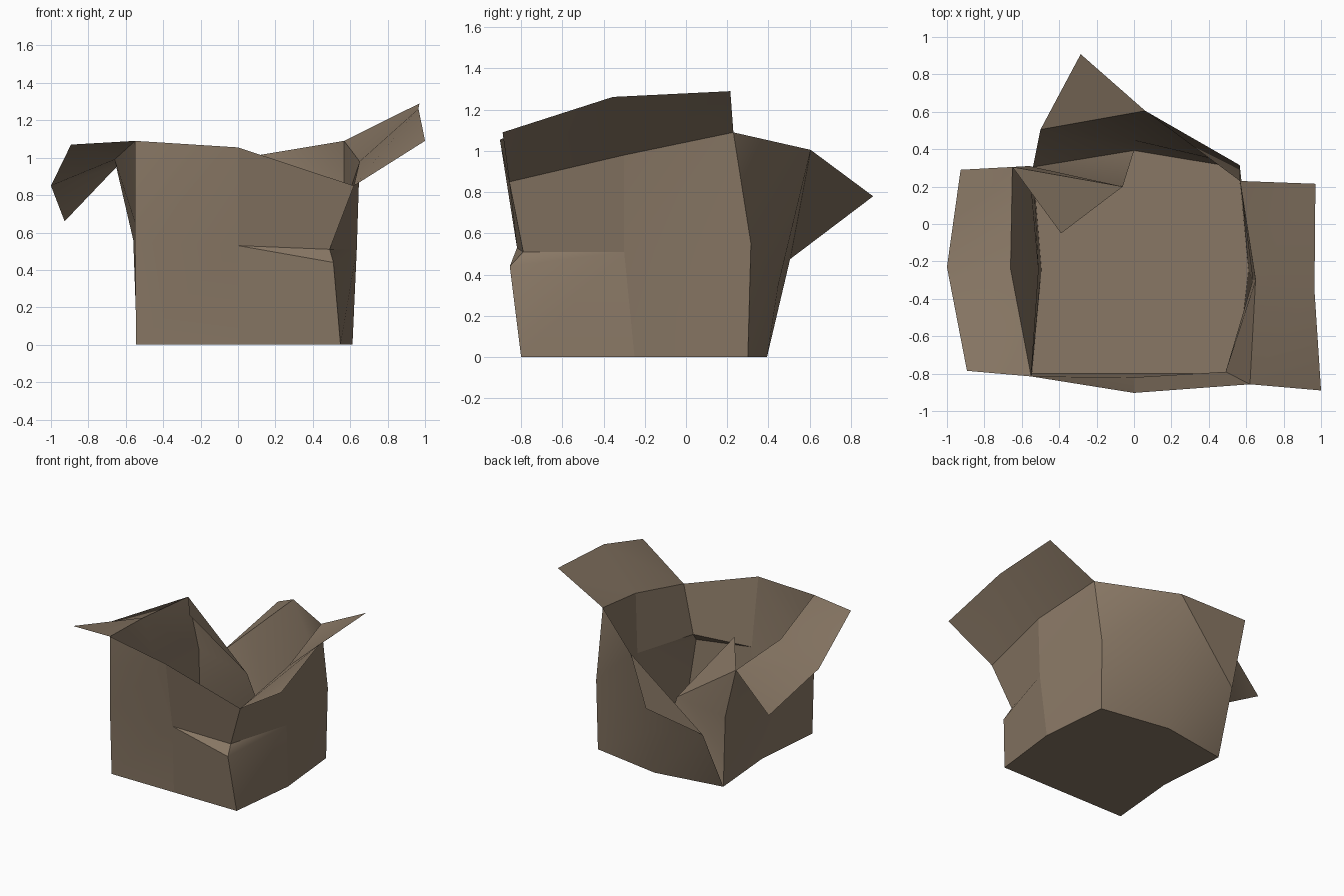
import bpy, math

if "Cube" in bpy.data.objects:
    bpy.data.objects.remove(bpy.data.objects["Cube"])

card = bpy.data.materials.new("brown_cardboard")
card.diffuse_color = (0.25, 0.187, 0.13, 1)
card.use_nodes = True
card.node_tree.nodes["Principled BSDF"].inputs["Base Color"].default_value = card.diffuse_color


def make(name, verts, faces):
    mesh = bpy.data.meshes.new(name)
    mesh.from_pydata(verts, [], faces)
    mesh.materials.append(card)
    obj = bpy.data.objects.new(name, mesh)
    bpy.context.collection.objects.link(obj)
    bpy.ops.object.select_all(action='DESELECT')
    obj.select_set(True)
    bpy.context.view_layer.objects.active = obj
    bpy.ops.object.shade_smooth_by_angle(angle=math.radians(30))
    return obj


def sheet(name, rows, flips=()):
    """Bent card: rows of points joined by triangle pairs; flips turn a diagonal."""
    n = len(rows[0])
    verts = [p for row in rows for p in row]
    faces = []
    for r in range(len(rows) - 1):
        for k in range(n - 1):
            a = r * n + k
            b, c, d = a + 1, a + n + 1, a + n
            if (r, k) in flips:
                faces += [(a, b, d), (b, c, d)]
            else:
                faces += [(a, b, c), (a, c, d)]
    return make(name, verts, faces)


# Shared corner edges, bottom to top
front_left = [(-0.545, -0.80, 0), (-0.55, -0.815, 0.55), (-0.55, -0.815, 1.09)]
back_left = [(-0.54, 0.305, 0), (-0.56, 0.31, 0.56), (-0.65, 0.305, 0.95)]
back_right = [(0.56, 0.30, 0), (0.565, 0.315, 0.55), (0.567, 0.23, 1.09)]
front_right = [(0.548, -0.80, 0), (0.51, -0.855, 0.44), (0.49, -0.79, 0.51), (0.62, -0.857, 0.85)]

# Middle folds of each wall
front_mid = [(0, -0.80, 0), (0, -0.82, 0.53), (0, -0.903, 1.055)]
right_mid = [(0.612, -0.25, 0), (0.635, -0.30, 0.51), (0.65, -0.30, 0.98)]
left_mid = [(-0.495, -0.245, 0), (-0.51, -0.245, 0.53), (-0.66, -0.24, 0.99)]
back_mid = [(0, 0.393, 0), (0, 0.447, 0.345), (0.06, 0.605, 1.005)]

# Floor
make("floor", [front_left[0], front_mid[0], front_right[0], right_mid[0],
               back_right[0], back_mid[0], back_left[0], left_mid[0]],
     [tuple(range(7, -1, -1))])

# Front and right walls meet at the buckled corner
sheet("front_wall_left", list(zip(front_left, front_mid)))
for name, mid, far, order in (("front_wall_right", front_mid, None, 1),
                              ("right_wall_front", right_mid, None, -1)):
    verts = front_right + mid
    faces = [(4, 0, 1, 5), (5, 1, 2), (5, 2, 3, 6)]
    make(name, verts, [f[::order] for f in faces])
sheet("right_wall_back", list(zip(right_mid, back_right)))

# Left wall
sheet("left_wall", list(zip(back_left, left_mid, front_left)))

# Back wall, torn loose from the left corner and bent outward
torn_edge = [back_left[0], (-0.50, 0.505, 0.475), (-0.285, 0.908, 0.78)]
sheet("torn_back_wall", list(zip(back_right, back_mid, torn_edge)), flips={(1, 1)})

# Glue tab on the left wall, folded inward
tab_edge = [back_mid[0], (-0.06, 0.20, 0.54), (-0.39, -0.05, 1.01)]
sheet("inner_tab", list(zip(back_left, tab_edge)), flips={(1, 0)})

# Side flaps hinged on the wall tops
left_hinge = [back_left[2], left_mid[2], front_left[2]]
left_tip = [(-0.927, 0.29, 0.66), (-1.0, -0.23, 0.85), (-0.893, -0.785, 1.07)]
sheet("left_flap", [left_hinge, left_tip])
right_hinge = [front_right[3], right_mid[2], back_right[2]]
right_tip = [(1.0, -0.89, 1.09), (0.965, -0.355, 1.262), (0.97, 0.215, 1.29)]
sheet("right_flap", [right_hinge, right_tip])
